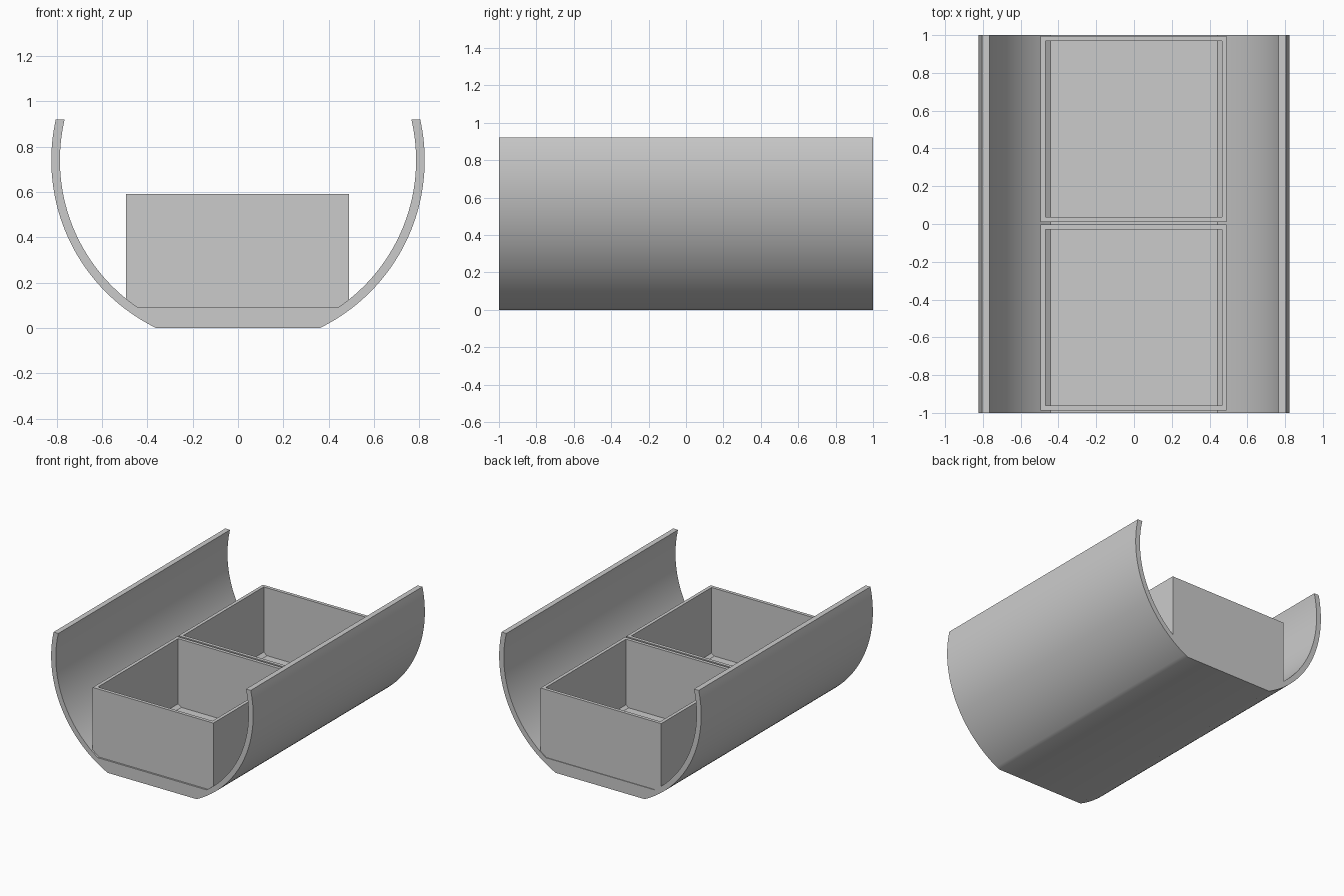
import bpy, bmesh, math

if "Cube" in bpy.data.objects:
    bpy.data.objects.remove(bpy.data.objects["Cube"])

grey = bpy.data.materials.new("plain grey")
grey.diffuse_color = (0.6, 0.6, 0.6, 1)
grey.use_nodes = True
grey.node_tree.nodes["Principled BSDF"].inputs["Base Color"].default_value = grey.diffuse_color

CENTRE_Z, R_OUT, R_IN = 0.74, 0.824, 0.786
TOP, FLOOR, STEPS = 0.92, 0.09, 40


def finish(name, bm):
    bmesh.ops.recalc_face_normals(bm, faces=bm.faces)
    mesh = bpy.data.meshes.new(name)
    bm.to_mesh(mesh)
    bm.free()
    obj = bpy.data.objects.new(name, mesh)
    bpy.context.collection.objects.link(obj)
    mesh.materials.append(grey)
    return obj


def arc(radius, low, high):
    """Right-hand arc from height low to height high."""
    a0 = math.asin((low - CENTRE_Z) / radius)
    a1 = math.asin((high - CENTRE_Z) / radius)
    angles = [a0 + (a1 - a0) * i / STEPS for i in range(STEPS + 1)]
    return [(radius * math.cos(a), CENTRE_Z + radius * math.sin(a)) for a in angles]


def mirrored(points):
    return [(-x, z) for x, z in reversed(points)]


# Trough: round shell with a flat base and flat floor, extruded lengthwise
outer, inner = arc(R_OUT, 0, TOP), arc(R_IN, FLOOR, TOP)
profile = outer + inner[::-1] + mirrored(inner[::-1]) + mirrored(outer)
bm = bmesh.new()
face = bm.faces.new([bm.verts.new((x, -1, z)) for x, z in profile])
ext = bmesh.ops.extrude_face_region(bm, geom=[face])
moved = [g for g in ext["geom"] if isinstance(g, bmesh.types.BMVert)]
bmesh.ops.translate(bm, verts=moved, vec=(0, 2, 0))
trough = finish("trough", bm)
bpy.context.view_layer.objects.active = trough
trough.select_set(True)
bpy.ops.object.shade_smooth_by_angle(angle=math.radians(30))


# Bins: square walls open at the top, standing in the trough
def bin_walls(name, y_mid, half=0.492, wall=0.025, bottom=0.085, top=0.59):
    bm = bmesh.new()
    rings = []
    for h, z in ((half, bottom), (half, top), (half - wall, top), (half - wall, bottom)):
        rings.append([bm.verts.new((sx * h - 0.002, y_mid + sy * h, z))
                      for sx, sy in ((-1, -1), (1, -1), (1, 1), (-1, 1))])
    for k in range(4):
        a, b = rings[k], rings[(k + 1) % 4]
        for i in range(4):
            j = (i + 1) % 4
            bm.faces.new((a[i], a[j], b[j], b[i]))
    return finish(name, bm)


bin_walls("front_bin", -0.495)
bin_walls("back_bin", 0.503)
